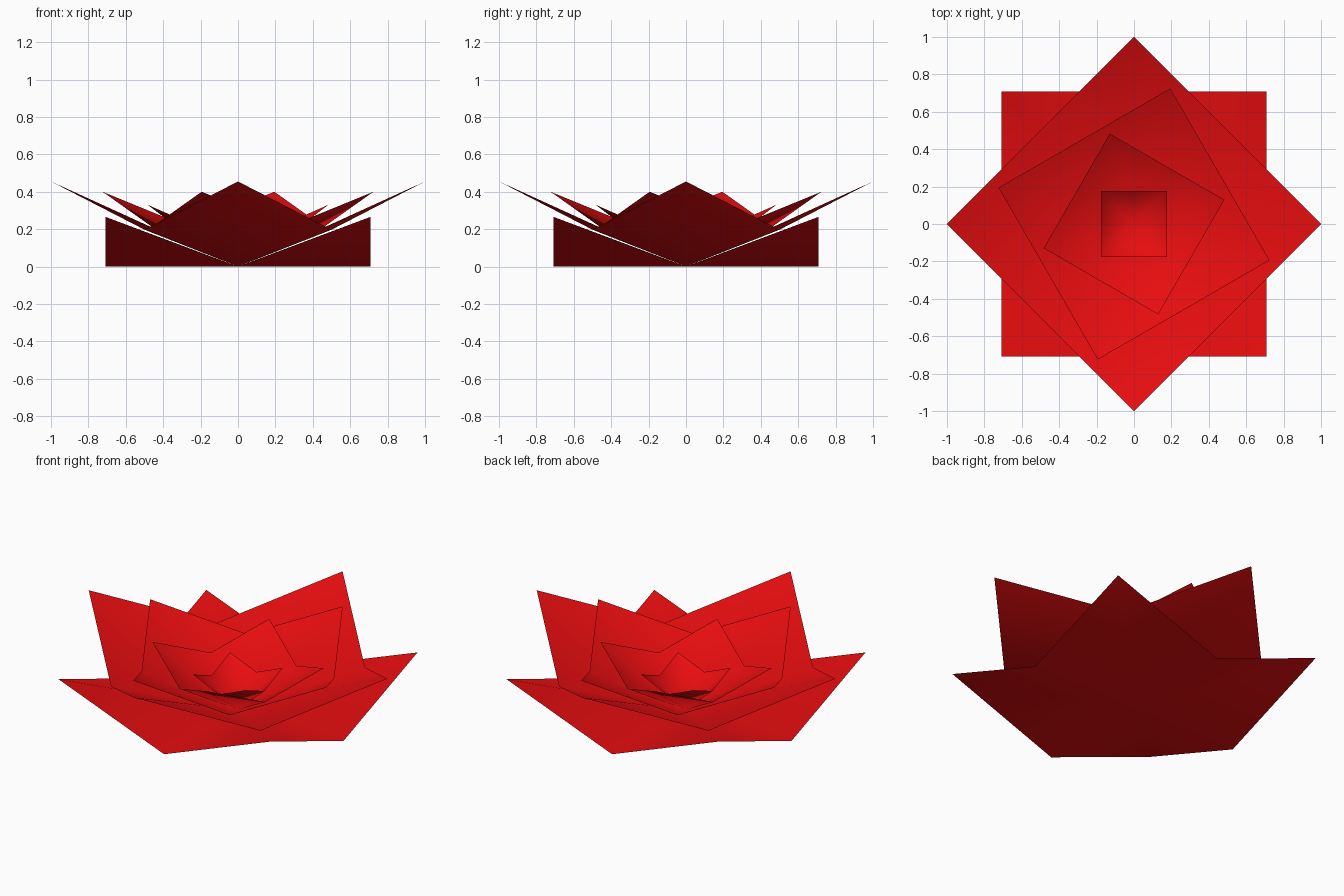
import bpy
import bmesh
from math import radians, cos, sin, sqrt

cube = bpy.data.objects.get("Cube")
if cube:
    bpy.data.objects.remove(cube, do_unlink=True)

# Petal colour
red = bpy.data.materials.new("petal_red")
red.use_nodes = True
colour = (0.8, 0.004, 0.005, 1.0)
red.diffuse_color = colour
red.node_tree.nodes["Principled BSDF"].inputs["Base Color"].default_value = colour


def petal_layer(name, radius, angle, tip_z, mid_z):
    """Folded square sheet: raised corners, lower edge midpoints, centre on the ground."""
    bm = bmesh.new()
    centre = bm.verts.new((0, 0, 0))
    rim = []
    for i in range(8):
        is_mid = i % 2
        r = radius / sqrt(2) if is_mid else radius
        a = radians(angle + 45 * i)
        rim.append(bm.verts.new((r * cos(a), r * sin(a), mid_z if is_mid else tip_z)))
    for i in range(8):
        face = bm.faces.new((centre, rim[i], rim[(i + 1) % 8]))
        face.smooth = True
    mesh = bpy.data.meshes.new(name)
    bm.to_mesh(mesh)
    bm.free()
    mesh.materials.append(red)
    obj = bpy.data.objects.new(name, mesh)
    bpy.context.collection.objects.link(obj)
    return obj


# Nested layers, outermost first: radius, turn, tip height, edge midpoint height
petal_layer("base_petals", 1.0, 45, 0.265, 0.0)
petal_layer("outer_petals", 1.0, 0, 0.455, 0.197)
petal_layer("middle_petals", 0.75, 75, 0.40, 0.212)
petal_layer("inner_petals", 0.5, 15, 0.33, 0.195)
petal_layer("bud_petals", 0.25, 45, 0.232, 0.16)
